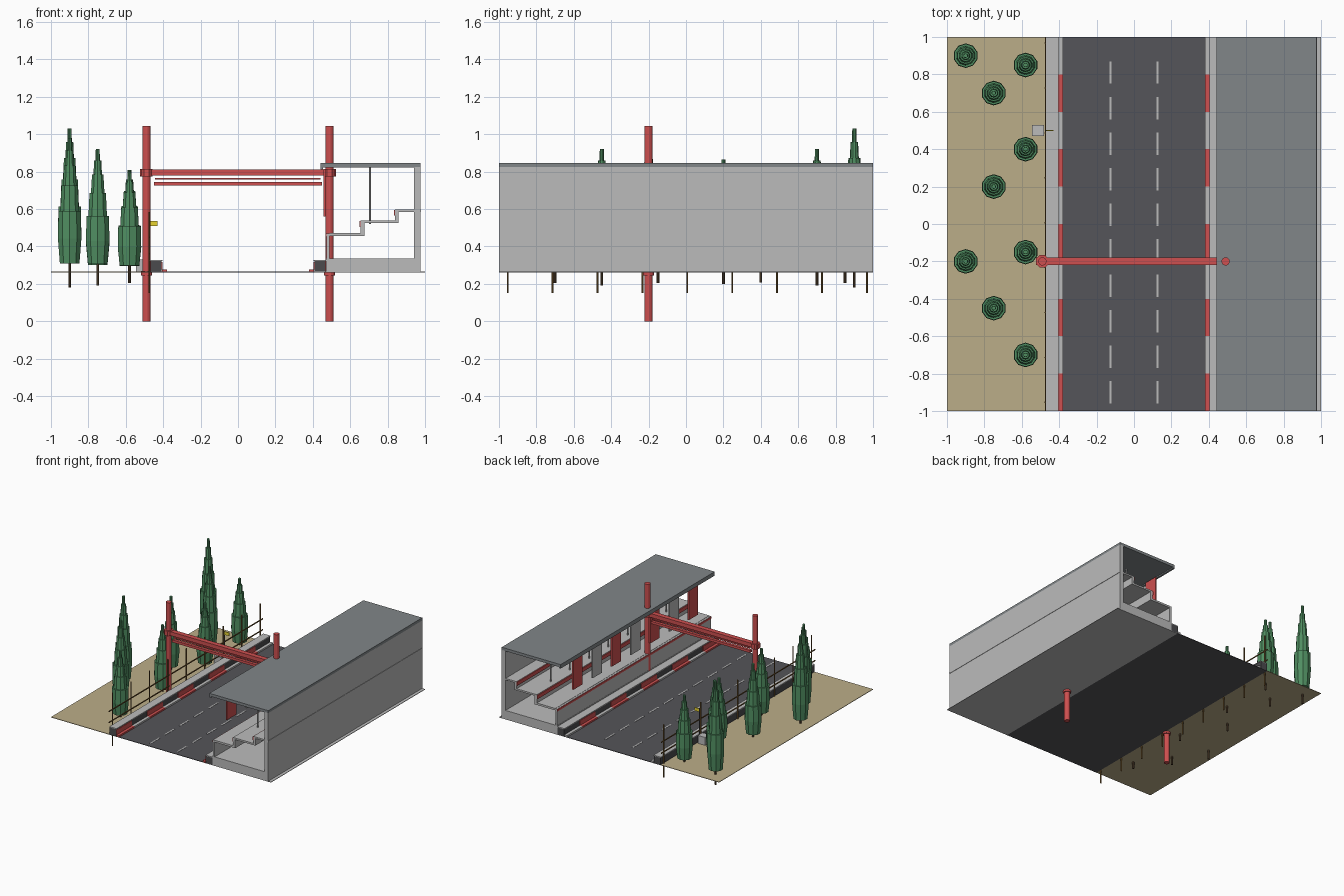
import bpy, math

if "Cube" in bpy.data.objects:
    bpy.data.objects.remove(bpy.data.objects["Cube"])

G = 0.265  # ground level


def mat(name, r, g, b):
    m = bpy.data.materials.new(name)
    m.diffuse_color = (r, g, b, 1)
    m.use_nodes = True
    m.node_tree.nodes["Principled BSDF"].inputs["Base Color"].default_value = m.diffuse_color
    return m


RED = mat("red", 0.62, 0.08, 0.08)
GREEN = mat("green", 0.08, 0.27, 0.12)
SAND = mat("sand", 0.5, 0.42, 0.25)
ASPHALT = mat("asphalt", 0.09, 0.09, 0.1)
DARK = mat("dark_grey", 0.07, 0.07, 0.075)
ROOF = mat("roof_grey", 0.22, 0.24, 0.25)
BROWN = mat("brown", 0.2, 0.11, 0.03)
TRUNK = mat("trunk", 0.1, 0.06, 0.03)
YELLOW = mat("yellow", 0.8, 0.65, 0.03)
LIGHT = mat("light_grey", 0.5, 0.5, 0.5)


def mesh(name, verts, faces, m=None):
    me = bpy.data.meshes.new(name)
    me.from_pydata(verts, [], faces)
    me.update()
    o = bpy.data.objects.new(name, me)
    bpy.context.collection.objects.link(o)
    if m:
        me.materials.append(m)
    return o


def box(name, x, y, z, m=None):
    """Box from (min, max) ranges."""
    v = [(a, b, c) for c in z for b in y for a in x]
    f = [(0, 2, 3, 1), (4, 5, 7, 6), (0, 1, 5, 4), (2, 6, 7, 3), (0, 4, 6, 2), (1, 3, 7, 5)]
    return mesh(name, v, f, m)


def lathe(name, x, y, profile, n, m=None):
    """Closed turned shape from (radius, z) rings, flat capped."""
    v, f = [], []
    for r, z in profile:
        for i in range(n):
            a = 2 * math.pi * (i + 0.5) / n
            v.append((x + r * math.cos(a), y + r * math.sin(a), z))
    for k in range(len(profile) - 1):
        for i in range(n):
            j = (i + 1) % n
            f.append((k * n + i, k * n + j, k * n + n + j, k * n + n + i))
    f.append(tuple(reversed(range(n))))
    f.append(tuple(range(len(v) - n, len(v))))
    return mesh(name, v, f, m)


def extrude_y(name, pts, m=None):
    """Prism along the full length from an (x, z) outline."""
    n = len(pts)
    v = [(x, -1, z) for x, z in pts] + [(x, 1, z) for x, z in pts]
    f = [(i, n + i, n + (i + 1) % n, (i + 1) % n) for i in range(n)]
    f += [tuple(range(n)), tuple(reversed(range(n, 2 * n)))]
    return mesh(name, v, f, m)


FULL = (-1, 1)

# Ground strips
box("sand_strip", (-1, -0.47), FULL, (G - 0.004, G), SAND)
box("road", (-0.47, 0.41), FULL, (G - 0.004, G), ASPHALT)
box("stand_apron", (0.41, 1), FULL, (G - 0.004, G), LIGHT)

# Lane dashes
for x in (-0.125, 0.125):
    for k in range(10):
        y = -0.96 + 0.19 * k
        box("lane_dash", (x - 0.006, x + 0.006), (y, y + 0.12), (G, G + 0.002), LIGHT)

# Striped kerbs and barriers on both sides
for s in (-1, 1):
    def span(a, b):
        return tuple(sorted((s * a, s * b)))
    for k in range(10):
        y = -1 + 0.2 * k
        red = k % 2 == 0
        box("kerb_block", span(0.38, 0.405), (y, y + 0.2), (G, G + 0.013), RED if red else LIGHT)
        if red:
            box("barrier_panel", span(0.403, 0.408), (y, y + 0.2), (G + 0.013, 0.318), RED)
    box("barrier", span(0.408, 0.468), FULL, (G, 0.322), DARK)
    box("barrier_cap", span(0.405, 0.47), FULL, (0.322, 0.328), LIGHT)

# Gantry posts with collars
PY = -0.2
for x in (-0.49, 0.49):
    lathe("gantry_post", x, PY, [(0.022, 0), (0.022, 1.043)], 12, RED)
    lathe("post_foot_collar", x, PY, [(0.03, 0.245), (0.03, 0.27)], 12, RED)
    lathe("post_beam_collar", x, PY, [(0.036, 0.775), (0.036, 0.815)], 8, RED)

# Gantry beam and hanging bars
box("gantry_beam", (-0.525, 0.52), (PY - 0.02, PY + 0.02), (0.78, 0.812), RED)
box("gantry_thin_bar", (-0.445, 0.44), (PY - 0.005, PY + 0.005), (0.757, 0.767), RED)
box("gantry_lower_bar", (-0.45, 0.45), (PY - 0.012, PY + 0.012), (0.725, 0.745), RED)

# Grandstand shell
box("stand_base", (0.47, 0.975), FULL, (G, 0.335), LIGHT)
box("stand_back_wall", (0.94, 0.975), FULL, (0.335, 0.825), LIGHT)
box("stand_roof", (0.445, 0.975), FULL, (0.822, 0.845), ROOF)
box("roof_fascia", (0.44, 0.455), FULL, (0.812, 0.845), ROOF)
box("stand_front_wall", (0.472, 0.488), FULL, (0.335, 0.47), LIGHT)
box("front_wall_stripe", (0.468, 0.472), FULL, (0.452, 0.468), RED)

# Stepped terrace slab
extrude_y("terrace_steps", [
    (0.488, 0.472), (0.655, 0.472), (0.655, 0.54), (0.84, 0.54), (0.84, 0.598), (0.978, 0.598),
    (0.978, 0.585), (0.858, 0.585), (0.858, 0.526), (0.675, 0.526), (0.675, 0.456), (0.488, 0.456)], LIGHT)
for x, z in ((0.655, 0.525), (0.84, 0.585)):
    box("terrace_red_strip", (x - 0.006, x), FULL, (z - 0.02, z + 0.01), RED)

# Roof columns and hanging banners
for k in range(7):
    y = -0.75 + 0.25 * k
    lathe("roof_column", 0.705, y, [(0.006, 0.52), (0.006, 0.825)], 8, LIGHT)
    box("hanging_banner", (0.457, 0.468), (y - 0.06, y + 0.06), (0.56, 0.815),
        RED if k % 2 == 0 else LIGHT)

# Fence posts and rails
for k in range(9):
    y = -0.953 + 0.24 * k
    lathe("fence_post", -0.474, y, [(0.005, 0.15), (0.005, 0.585)], 6, BROWN)
for z in (0.36, 0.45):
    box("fence_rail", (-0.477, -0.471), FULL, (z - 0.004, z + 0.004), BROWN)

# Marshal box with pole and flag
box("marshal_box", (-0.545, -0.48), (0.47, 0.53), (G, 0.33), LIGHT)
lathe("flag_pole", -0.472, 0.5, [(0.004, G), (0.004, 0.54)], 6, DARK)
box("flag_panel", (-0.472, -0.43), (0.497, 0.503), (0.51, 0.537), YELLOW)

# Tiered conifers: x, y, top height
TREES = [(-0.9, 0.9, 1.03), (-0.9, -0.2, 0.98), (-0.75, 0.7, 0.92), (-0.75, 0.2, 0.865),
         (-0.75, -0.45, 0.92), (-0.58, 0.85, 0.81), (-0.58, 0.4, 0.78),
         (-0.58, -0.15, 0.81), (-0.58, -0.7, 0.8)]
TIERS = [(0.055, 0), (0.066, 0.2), (0.063, 0.42), (0.052, 0.42), (0.046, 0.62), (0.038, 0.62),
         (0.032, 0.78), (0.024, 0.78), (0.02, 0.9), (0.012, 0.9), (0.011, 1)]
for x, y, top in TREES:
    h = (top - G) / 0.9
    low = G + 0.055 * h
    lathe("tree_trunk", x, y, [(0.008, G - 0.1 * h), (0.008, low + 0.02)], 8, TRUNK)
    lathe("tree_foliage", x, y, [(r, low + t * (top - low)) for r, t in TIERS], 10, GREEN)
